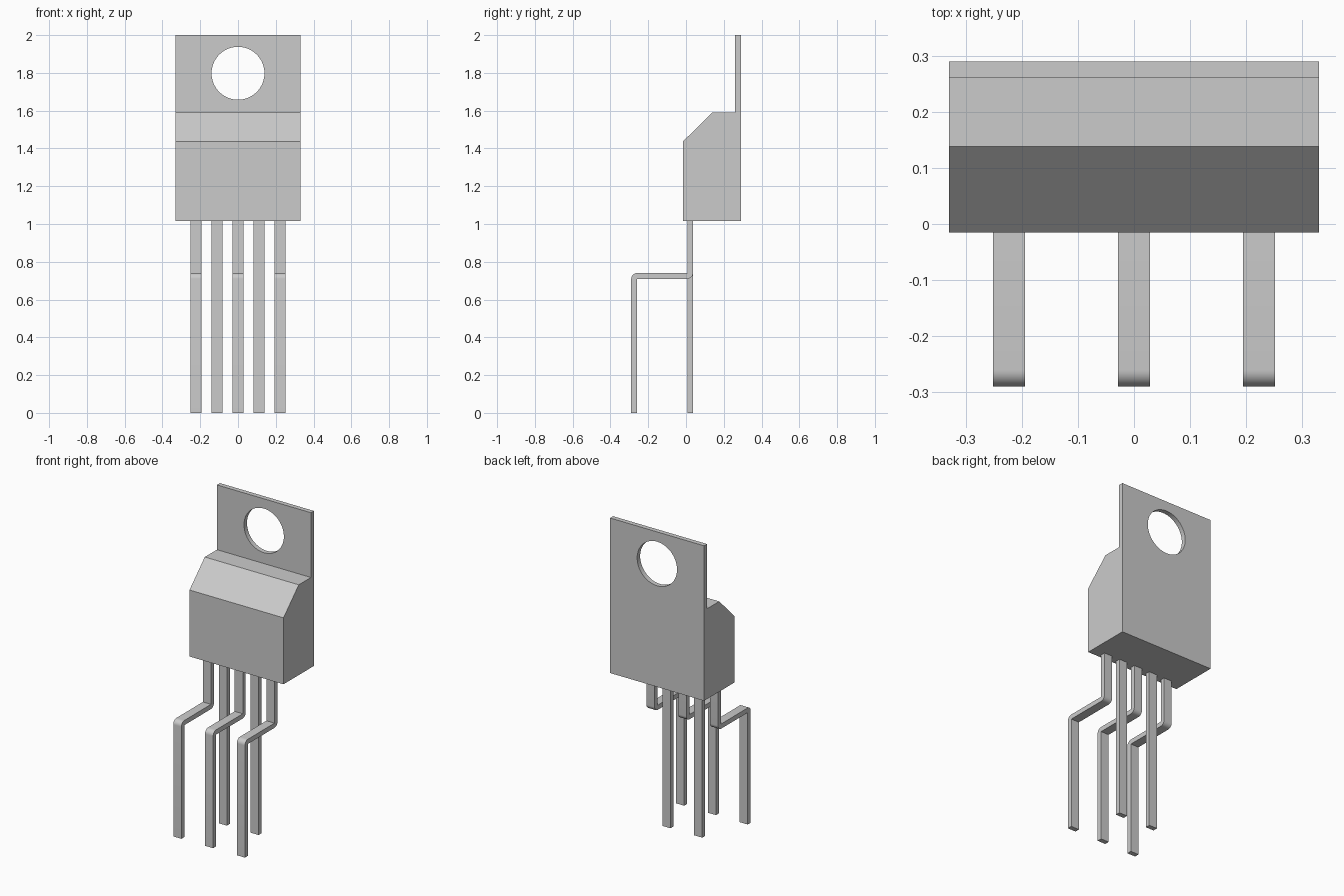
import bpy, bmesh
from math import cos, sin, pi

cube = bpy.data.objects.get("Cube")
if cube:
    bpy.data.objects.remove(cube, do_unlink=True)

grey = bpy.data.materials.new("plain grey")
grey.use_nodes = True
colour = (0.6, 0.6, 0.6, 1)
grey.diffuse_color = colour
grey.node_tree.nodes["Principled BSDF"].inputs["Base Color"].default_value = colour


def extrude_profile(name, profile, x, width):
    """Extrude a closed (y, z) outline along x, centred on x."""
    bm = bmesh.new()
    face = bm.faces.new([bm.verts.new((x - width / 2, y, z)) for y, z in profile])
    side = bmesh.ops.extrude_face_region(bm, geom=[face])["geom"]
    bmesh.ops.translate(bm, vec=(width, 0, 0),
                        verts=[v for v in side if isinstance(v, bmesh.types.BMVert)])
    bmesh.ops.recalc_face_normals(bm, faces=bm.faces)
    mesh = bpy.data.meshes.new(name)
    bm.to_mesh(mesh)
    bm.free()
    mesh.materials.append(grey)
    obj = bpy.data.objects.new(name, mesh)
    bpy.context.collection.objects.link(obj)
    return obj


def smooth(obj):
    bpy.ops.object.select_all(action="DESELECT")
    obj.select_set(True)
    bpy.context.view_layer.objects.active = obj
    bpy.ops.object.shade_smooth_by_angle(angle=pi / 6)


def arc(cy, cz, r, start, end, steps=8):
    angles = [start + (end - start) * i / steps for i in range(steps + 1)]
    return [(cy + r * cos(a), cz + r * sin(a)) for a in angles]


# Package body with chamfered front and thin mounting tab
base, front, back, tab = 1.016, -0.015, 0.29, 0.26
body = extrude_profile("package_body", [
    (front, base), (back, base), (back, 2), (tab, 2),
    (tab, 1.589), (0.138, 1.589), (front, 1.438)], 0, 0.66)

# Round mounting hole through the tab
bpy.ops.mesh.primitive_cylinder_add(vertices=64, radius=0.14, depth=0.3,
                                    location=(0, back, 1.798), rotation=(pi / 2, 0, 0))
cutter = bpy.context.object
cutter.name = "hole_cutter"
cutter.data.materials.append(grey)
cut = body.modifiers.new("mounting hole", "BOOLEAN")
cut.object = cutter
cut.solver = "EXACT"
smooth(body)
bpy.ops.object.modifier_apply(modifier=cut.name)
bpy.data.objects.remove(cutter, do_unlink=True)
smooth(body)

# Leads: the outer and middle ones step forward, the others run straight
pitch, width, t = 0.1115, 0.057, 0.03
y0, y1, foot, step = 0.007, 0.037, -0.29, 0.74
straight = [(y0, 0), (y1, 0), (y1, base), (y0, base)]
bent = ([(foot, 0), (foot + t, 0), (foot + t, step - t)]
        + arc(y0, step, t, -pi / 2, 0)
        + [(y1, base), (y0, base), (y0, step)]
        + arc(foot + t, step - t, t, pi / 2, pi))
for i in range(-2, 3):
    if i % 2:
        extrude_profile(f"straight_lead_{i + 3}", straight, i * pitch, width)
    else:
        smooth(extrude_profile(f"bent_lead_{i + 3}", bent, i * pitch, width))
